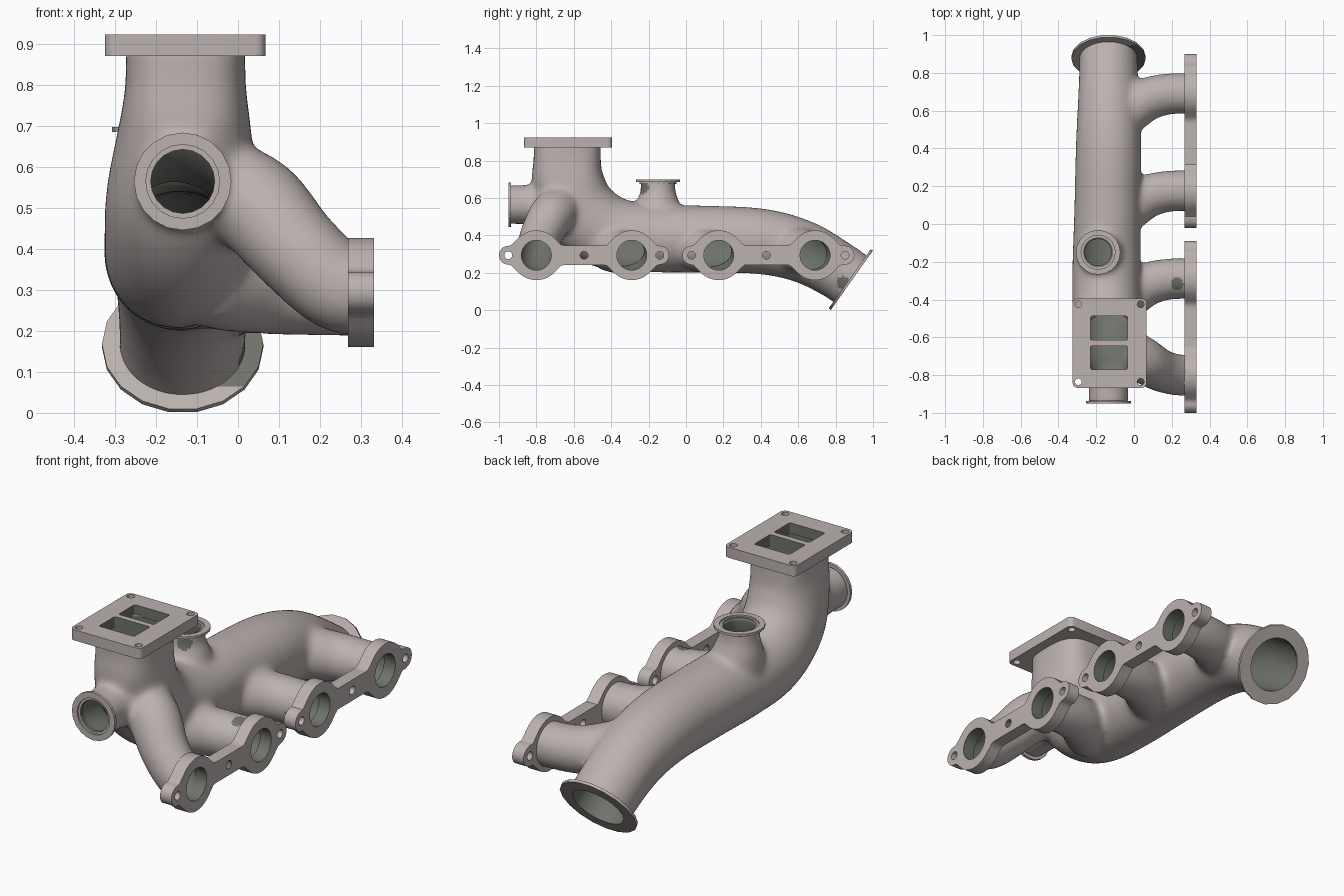
import bpy, bmesh, math
from mathutils import Vector, Matrix

if "Cube" in bpy.data.objects:
    bpy.data.objects.remove(bpy.data.objects["Cube"])

metal = bpy.data.materials.new("cast metal")
metal.diffuse_color = (0.50, 0.445, 0.43, 1)
metal.use_nodes = True
metal.node_tree.nodes["Principled BSDF"].inputs["Base Color"].default_value = metal.diffuse_color
dark = bpy.data.materials.new("dark inner metal")
dark.diffuse_color = (0.16, 0.17, 0.145, 1)
dark.use_nodes = True
dark.node_tree.nodes["Principled BSDF"].inputs["Base Color"].default_value = dark.diffuse_color
X, Y, Z = Vector((1, 0, 0)), Vector((0, 1, 0)), Vector((0, 0, 1))


def finish(obj, angle=35):
    bpy.ops.object.select_all(action='DESELECT')
    obj.select_set(True)
    bpy.context.view_layer.objects.active = obj
    bpy.ops.object.shade_smooth_by_angle(angle=math.radians(angle))


def add_object(name, bm):
    me = bpy.data.meshes.new(name)
    bm.to_mesh(me)
    bm.free()
    me.materials.append(metal)
    me.materials.append(dark)
    obj = bpy.data.objects.new(name, me)
    bpy.context.collection.objects.link(obj)
    return obj


def frame(x, y, z, origin):
    m = Matrix((x, y, z)).transposed().to_4x4()
    m.translation = origin
    return m


def smooth_path(keys, steps=8):
    """Catmull-Rom through keys of any width."""
    k = [keys[0]] + keys + [keys[-1]]
    out = []
    for i in range(1, len(k) - 2):
        for s in range(steps):
            t = s / steps
            out.append([0.5 * (2 * b + (c - a) * t + (2 * a - 5 * b + 4 * c - d) * t * t
                               + (3 * b - a - 3 * c + d) * t ** 3)
                        for a, b, c, d in zip(k[i - 1], k[i], k[i + 1], k[i + 2])])
    return out + [list(keys[-1])]


def sweep(bm, keys, ref, n=36, grow=0.004):
    """Tube along keys (x, y, z, radius side, radius up, squareness)."""
    path = smooth_path(keys)
    pts = [Vector(p[:3]) for p in path]
    rings = []
    for i, p in enumerate(path):
        t = (pts[min(i + 1, len(pts) - 1)] - pts[max(i - 1, 0)]).normalized()
        side = (ref - t * ref.dot(t)).normalized()
        up = t.cross(side)
        ring = []
        for j in range(n):
            a = math.tau * j / n
            c, s = math.cos(a), math.sin(a)
            c = math.copysign(abs(c) ** (2 / p[5]), c)
            s = math.copysign(abs(s) ** (2 / p[5]), s)
            ring.append(bm.verts.new(pts[i] + side * c * (p[3] + grow) + up * s * (p[4] + grow)))
        rings.append(ring)
    for a, b in zip(rings, rings[1:]):
        for j in range(n):
            bm.faces.new((a[j], a[(j + 1) % n], b[(j + 1) % n], b[j]))
    bm.faces.new(rings[0][::-1])
    bm.faces.new(rings[-1])


def tube(bm, pts, radii, ref):
    sweep(bm, [(*p, r, r, 2) for p, r in zip(pts, radii)], ref)


def circle(x, y, r, n=24):
    return [(x + r * math.cos(math.tau * i / n), y + r * math.sin(math.tau * i / n)) for i in range(n)]


def rounded_rect(x0, x1, y0, y1, r):
    corners = [(x1 - r, y1 - r), (x0 + r, y1 - r), (x0 + r, y0 + r), (x1 - r, y0 + r)]
    return [(cx + r * math.cos(math.pi / 2 * (q + i / 4)), cy + r * math.sin(math.pi / 2 * (q + i / 4)))
            for q, (cx, cy) in enumerate(corners) for i in range(5)]


def plate(name, loops, thickness, matrix, is_dark):
    """Flat plate: first loop is the outline, the others are holes."""
    cu = bpy.data.curves.new(name, 'CURVE')
    cu.dimensions = '2D'
    cu.fill_mode = 'BOTH'
    cu.extrude = thickness / 2
    for loop in loops:
        sp = cu.splines.new('POLY')
        sp.points.add(len(loop) - 1)
        for pt, (x, y) in zip(sp.points, loop):
            pt.co = (x, y, 0, 1)
        sp.use_cyclic_u = True
    tmp = bpy.data.objects.new(name + "_outline", cu)
    bpy.context.collection.objects.link(tmp)
    bm = bmesh.new()
    bm.from_mesh(tmp.evaluated_get(bpy.context.evaluated_depsgraph_get()).to_mesh())
    bpy.data.objects.remove(tmp)
    bmesh.ops.remove_doubles(bm, verts=bm.verts, dist=1e-5)
    bmesh.ops.recalc_face_normals(bm, faces=bm.faces)
    for f in bm.faces:
        f.material_index = int(is_dark(f.calc_center_median(), f.normal))
    bmesh.ops.transform(bm, matrix=matrix, verts=bm.verts)
    bmesh.ops.recalc_face_normals(bm, faces=bm.faces)
    finish(add_object(name, bm))


def clamp_ring(name, r_out, r_step, r_in, t, matrix, n=20):
    """Turned ring with a recessed lip, its face at local z = 0."""
    prof = [(r_in, -t - .01), (r_step + .008, -t - .01), (r_step + .008, -t), (r_out, -t),
            (r_out, 0), (r_step, 0), (r_step, -.008), (r_in, -.008)]
    bm = bmesh.new()
    rings = [[bm.verts.new((r * math.cos(math.tau * i / n), r * math.sin(math.tau * i / n), z))
              for r, z in prof] for i in range(n)]
    for i in range(n):
        a, b = rings[i], rings[(i + 1) % n]
        for j in range(len(prof)):
            k = (j + 1) % len(prof)
            bm.faces.new((a[j], b[j], b[k], a[k])).material_index = int(j == len(prof) - 1)
    bmesh.ops.transform(bm, matrix=matrix, verts=bm.verts)
    bmesh.ops.recalc_face_normals(bm, faces=bm.faces)
    finish(add_object(name, bm), 15)


# Body: main log rising into the neck, plus runners and side pipes
out_n = Vector((0, 0.815, -0.58)).normalized()
out_c = Vector((-0.135, 0.887, 0.16))
bm = bmesh.new()
sweep(bm, [(-.135, .93, .13, .15, .15, 2), (-.135, .80, .22, .152, .152, 2),
           (-.135, .62, .315, .16, .163, 2), (-.135, .40, .368, .17, .172, 2),
           (-.14, .10, .38, .172, .176, 2), (-.145, -.20, .385, .177, .178, 2),
           (-.145, -.42, .42, .178, .195, 2), (-.14, -.57, .53, .178, .2, 2.1),
           (-.13, -.63, .68, .16, .19, 2.4), (-.128, -.635, .80, .143, .176, 3),
           (-.128, -.635, .91, .143, .176, 3)], X)
for y in (.69, .175, -.29):
    tube(bm, [(.32, y, .295), (.2, y, .297), (.08, y - .025, .305), (-.02, y - .085, .32),
              (-.09, y - .15, .33)], [.105, .105, .11, .118, .11], Y)
tube(bm, [(.32, -.8, .295), (.24, -.8, .31), (.14, -.775, .40), (.04, -.715, .51),
          (-.08, -.64, .57)], [.105, .106, .109, .118, .11], Y)
tube(bm, [(-.135, -.97, .565), (-.135, -.85, .565), (-.135, -.76, .565), (-.135, -.65, .565)],
     [.102, .102, .112, .12], X)
tube(bm, [(-.19, -.15, .73), (-.19, -.15, .64), (-.185, -.15, .57), (-.17, -.15, .45)],
     [.09, .09, .112, .13], X)
bmesh.ops.recalc_face_normals(bm, faces=bm.faces)
body = add_object("manifold_body", bm)

# Fuse the pipes into one casting with soft fillets
fuse = body.modifiers.new("fuse", 'REMESH')
fuse.mode = 'VOXEL'
fuse.voxel_size = 0.012
soft = body.modifiers.new("soften", 'SMOOTH')
soft.factor = 0.5
soft.iterations = 28
bm = bmesh.new()
bm.from_object(body, bpy.context.evaluated_depsgraph_get())

# Open the pipe ends
for co, no, near in [(Vector((.285, 0, 0)), X, lambda c: True),
                     (Vector((0, 0, .88)), Z, lambda c: True),
                     (Vector((0, -.938, 0)), -Y, lambda c: True),
                     (out_c - out_n * .008, out_n, lambda c: True),
                     (Vector((0, 0, .688)), Z, lambda c: -.28 < c.y < 0 and c.z > .6)]:
    faces = [f for f in bm.faces if near(f.calc_center_median())]
    geom = set(faces)
    for f in faces:
        geom.update(f.edges)
        geom.update(f.verts)
    bmesh.ops.bisect_plane(bm, geom=list(geom), plane_co=co, plane_no=no, clear_outer=True)

# Dark patches on the casting beside some flanges
spots = [Vector(s) for s in ((.23, -.32, .40), (.24, .08, .27), (.0, .84, .15), (-.14, -.225, .655))]
for f in bm.faces:
    c = f.calc_center_median()
    f.material_index = int(any((c - s).length < .035 for s in spots))
body.modifiers.clear()
bm.to_mesh(body.data)
bm.free()
finish(body, 60)

# Wall thickness with a dark inside
wall = body.modifiers.new("wall", 'SOLIDIFY')
wall.thickness = 0.02
wall.offset = -1
wall.material_offset = 1
wall.material_offset_rim = 1

# Port flanges: blended outline of port bosses, bolt ears and web
for name, ports, ears in [("front_port_flange", (-.80, -.29), (-.95, -.545, -.14)),
                          ("rear_port_flange", (.175, .69), (.03, .43, .85))]:
    lo, hi = ears[0] - .05, ears[-1] + .05
    discs = [(p, .133) for p in ports] + [(ears[0], .05), (ears[-1], .05)]
    upper = []
    for i in range(81):
        y = (lo + hi) / 2 - (hi - lo) / 2 * math.cos(math.pi * i / 80)
        hs = [math.sqrt(max(r * r - (y - c) ** 2, 0)) for c, r in discs]
        hs.append(.052 if ears[0] < y < ears[-1] else 0)
        if ears[0] < y < ears[-1]:
            hs += [.133 * math.sqrt(2) - abs(y - p) for p in ports if .094 < abs(y - p) < .18]
        upper.append((y, max(max(hs), 1e-4)))
    outline = upper + [(y, -h) for y, h in reversed(upper[1:-1])]
    holes = [circle(p, 0, .08, 32) for p in ports] + [circle(e, 0, .021, 16) for e in ears]
    plate(name, [outline] + holes, .063, frame(Y, Z, X, Vector((.30, 0, .294))),
          lambda c, n: abs(n.z) < .5 and any(math.hypot(c.x - p, c.y) < .081 for p in ports)
          or abs(n.z) < .5 and math.hypot(c.x + .545, c.y) < .022)

# Top mounting flange with twin openings, and the wall dividing the neck
loops = [rounded_rect(-.325, .067, -.867, -.395, .025),
         rounded_rect(-.23, -.035, -.615, -.488, .008),
         rounded_rect(-.23, -.035, -.77, -.645, .008)]
loops += [circle(x, y, .018, 16) for x in (-.295, .035) for y in (-.425, -.835)]
plate("top_flange", loops, .053, frame(X, Y, Z, Vector((0, 0, .897))),
      lambda c, n: abs(n.z) < .5 and -.24 < c.x < -.03 and -.78 < c.y < -.48)
plate("neck_divider", [rounded_rect(-.264, .008, .70, .875, .004)], .026,
      frame(X, Z, -Y, Vector((0, -.63, 0))), lambda c, n: True)

# Clamp rings on the three round outlets
plate("outlet_ring", [circle(0, 0, .197, 18), circle(0, 0, .131, 24)], .014,
      frame(X, out_n.cross(X), out_n, out_c - out_n * .007),
      lambda c, n: abs(n.z) < .5 and c.length < .14 or n.z < -.5 and c.x > .09)
clamp_ring("front_ring", .119, .09, .078, .014, frame(X, Z, -Y, Vector((-.135, -.95, .565))))
clamp_ring("side_outlet_ring", .118, .09, .08, .012, frame(X, Y, Z, Vector((-.19, -.15, .698))))
